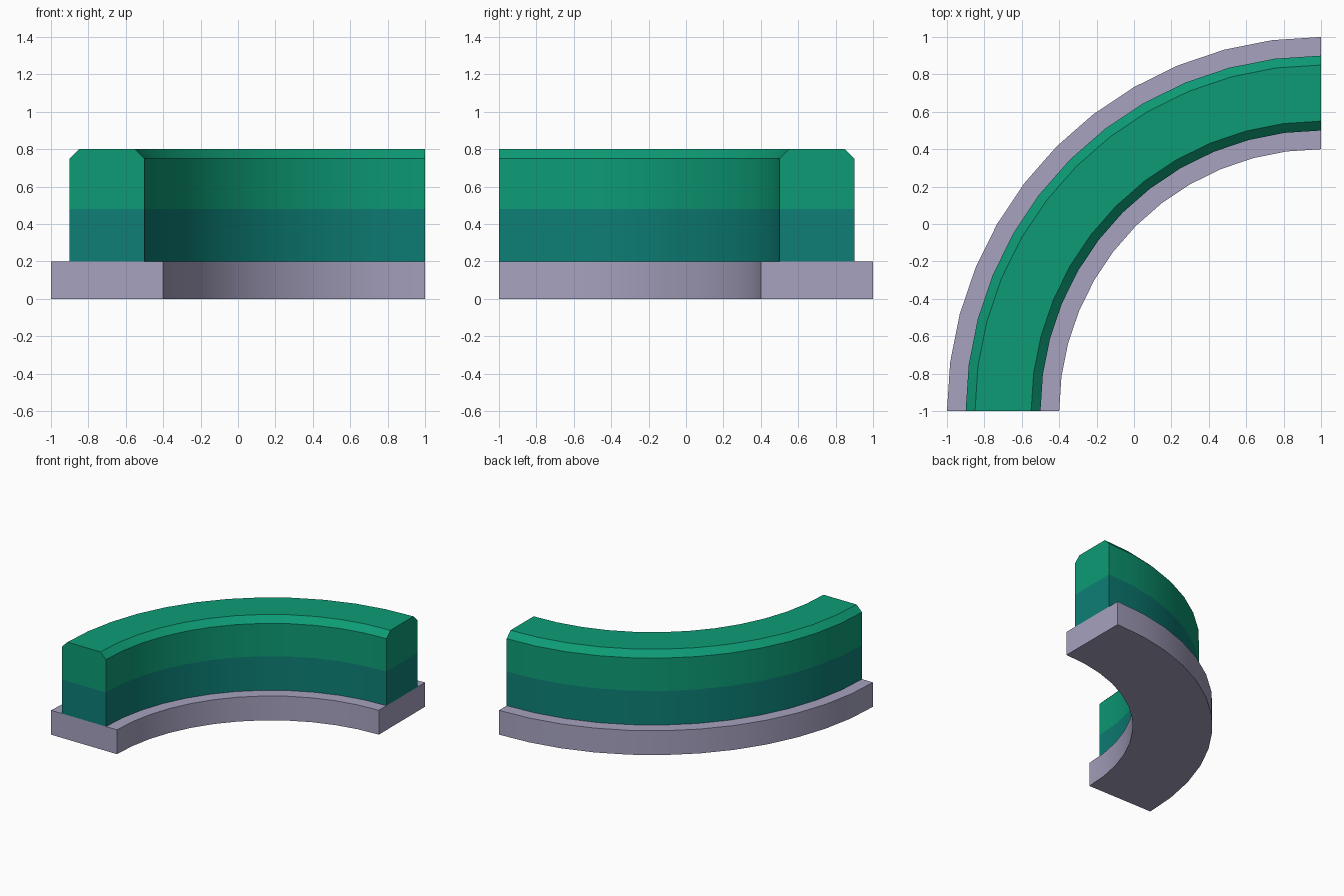
import bpy, bmesh
from math import sin, cos, pi, radians

if "Cube" in bpy.data.objects:
    bpy.data.objects.remove(bpy.data.objects["Cube"])

CENTRE = (1.0, -1.0)   # centre of the quarter turn
STEPS = 12


def material(name, rgb):
    m = bpy.data.materials.new(name)
    m.diffuse_color = (*rgb, 1)
    m.use_nodes = True
    m.node_tree.nodes["Principled BSDF"].inputs["Base Color"].default_value = m.diffuse_color
    return m


def sweep(name, profile, mats, split=None):
    """Sweep a closed (radius, z) profile through a quarter turn and cap it."""
    bm = bmesh.new()
    rings = []
    for i in range(STEPS + 1):
        a = pi / 2 + (pi / 2) * i / STEPS
        rings.append([bm.verts.new((CENTRE[0] + r * cos(a), CENTRE[1] + r * sin(a), z))
                      for r, z in profile])
    n = len(profile)
    for a, b in zip(rings, rings[1:]):
        for j in range(n):
            k = (j + 1) % n
            bm.faces.new((a[j], a[k], b[k], b[j]))
    for ring in (rings[0], rings[-1]):
        bm.faces.new(ring)
    # Cut the sides and ends at the colour change
    if split is not None:
        bmesh.ops.bisect_plane(bm, geom=bm.verts[:] + bm.edges[:] + bm.faces[:],
                               plane_co=(0, 0, split), plane_no=(0, 0, 1))
        for f in bm.faces:
            f.material_index = int(f.calc_center_median().z < split)
    bmesh.ops.recalc_face_normals(bm, faces=bm.faces[:])
    me = bpy.data.meshes.new(name)
    bm.to_mesh(me)
    bm.free()
    for m in mats:
        me.materials.append(m)
    ob = bpy.data.objects.new(name, me)
    bpy.context.collection.objects.link(ob)
    bpy.ops.object.select_all(action='DESELECT')
    ob.select_set(True)
    bpy.context.view_layer.objects.active = ob
    bpy.ops.object.shade_smooth_by_angle(angle=radians(30))
    return ob


stone = material("stone", (0.38, 0.36, 0.52))
leaf = material("leaf_green", (0.004, 0.33, 0.18))
leaf_dark = material("leaf_teal", (0.004, 0.21, 0.18))

# Curved stone kerb
sweep("kerb", [(1.4, 0), (2.0, 0), (2.0, 0.2), (1.4, 0.2)], [stone])

# Curved hedge with bevelled top and darker lower band
sweep("hedge", [(1.5, 0.2), (1.9, 0.2), (1.9, 0.75), (1.85, 0.8), (1.55, 0.8), (1.5, 0.75)],
      [leaf, leaf_dark], split=0.48)
